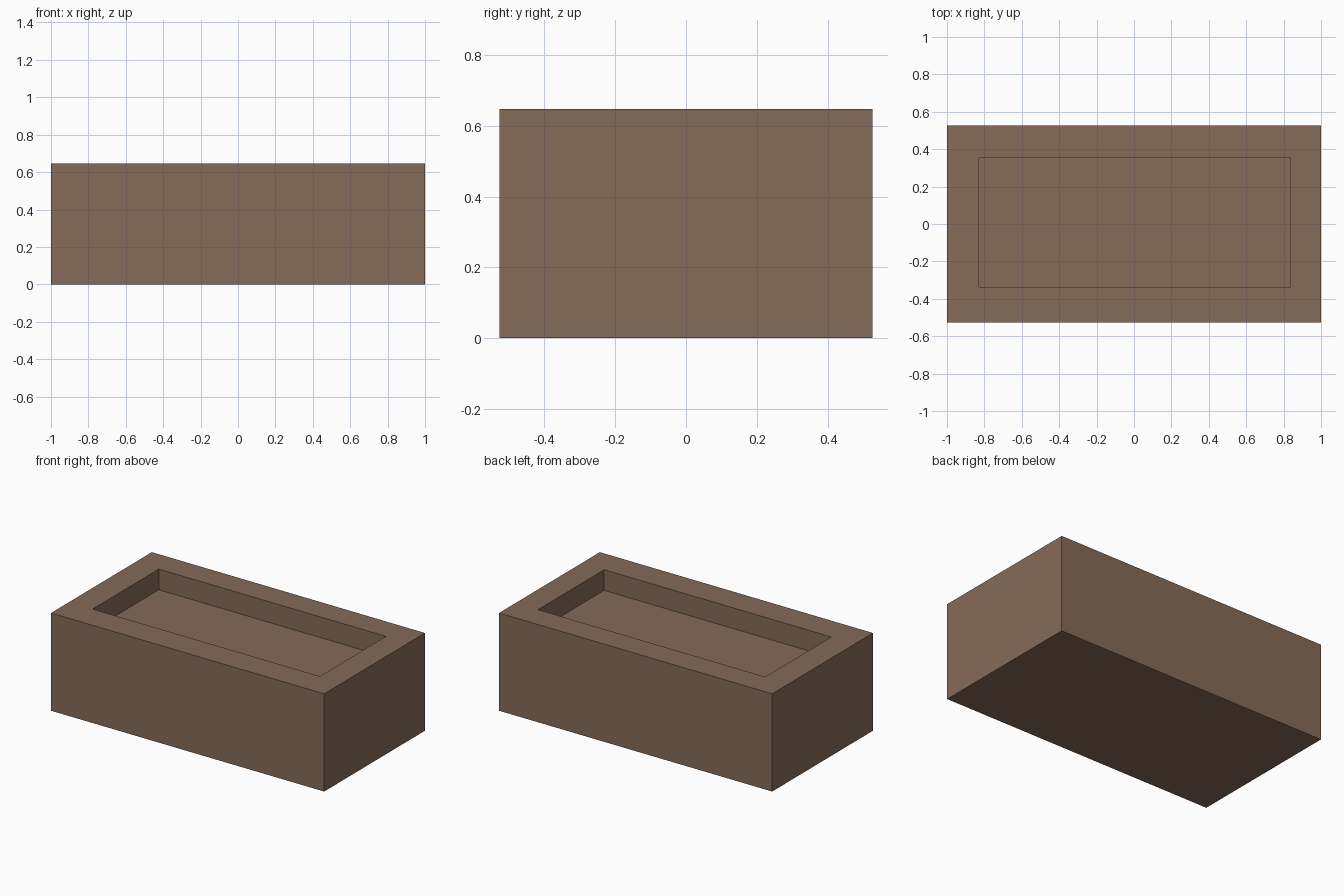
import bpy, bmesh
from mathutils import Vector

if "Cube" in bpy.data.objects:
    bpy.data.objects.remove(bpy.data.objects["Cube"])

L, W, H = 2.0, 1.054, 0.647          # outer block
X0, X1, Y0, Y1 = -0.828, 0.836, -0.338, 0.354   # recess outline
FLOOR = H - 0.137

mat = bpy.data.materials.new("brown")
mat.diffuse_color = (0.235, 0.147, 0.099, 1)
mat.use_nodes = True
mat.node_tree.nodes["Principled BSDF"].inputs["Base Color"].default_value = mat.diffuse_color

# Block with the recess formed by insetting and sinking the top face
bm = bmesh.new()
bmesh.ops.create_cube(bm, size=1)
for v in bm.verts:
    v.co = Vector((v.co.x * L, v.co.y * W, (v.co.z + 0.5) * H))
top = max(bm.faces, key=lambda f: f.calc_center_median().z)


def place(face, z):
    for v in face.verts:
        v.co = Vector((X1 if v.co.x > 0 else X0, Y1 if v.co.y > 0 else Y0, z))


bmesh.ops.inset_individual(bm, faces=[top], thickness=0.17)   # rim
place(top, H)
bmesh.ops.inset_individual(bm, faces=[top], thickness=0.01)   # recess walls
place(top, FLOOR)
bmesh.ops.recalc_face_normals(bm, faces=bm.faces)

mesh = bpy.data.meshes.new("trough")
bm.to_mesh(mesh)
bm.free()
mesh.materials.append(mat)
obj = bpy.data.objects.new("trough", mesh)
bpy.context.collection.objects.link(obj)
